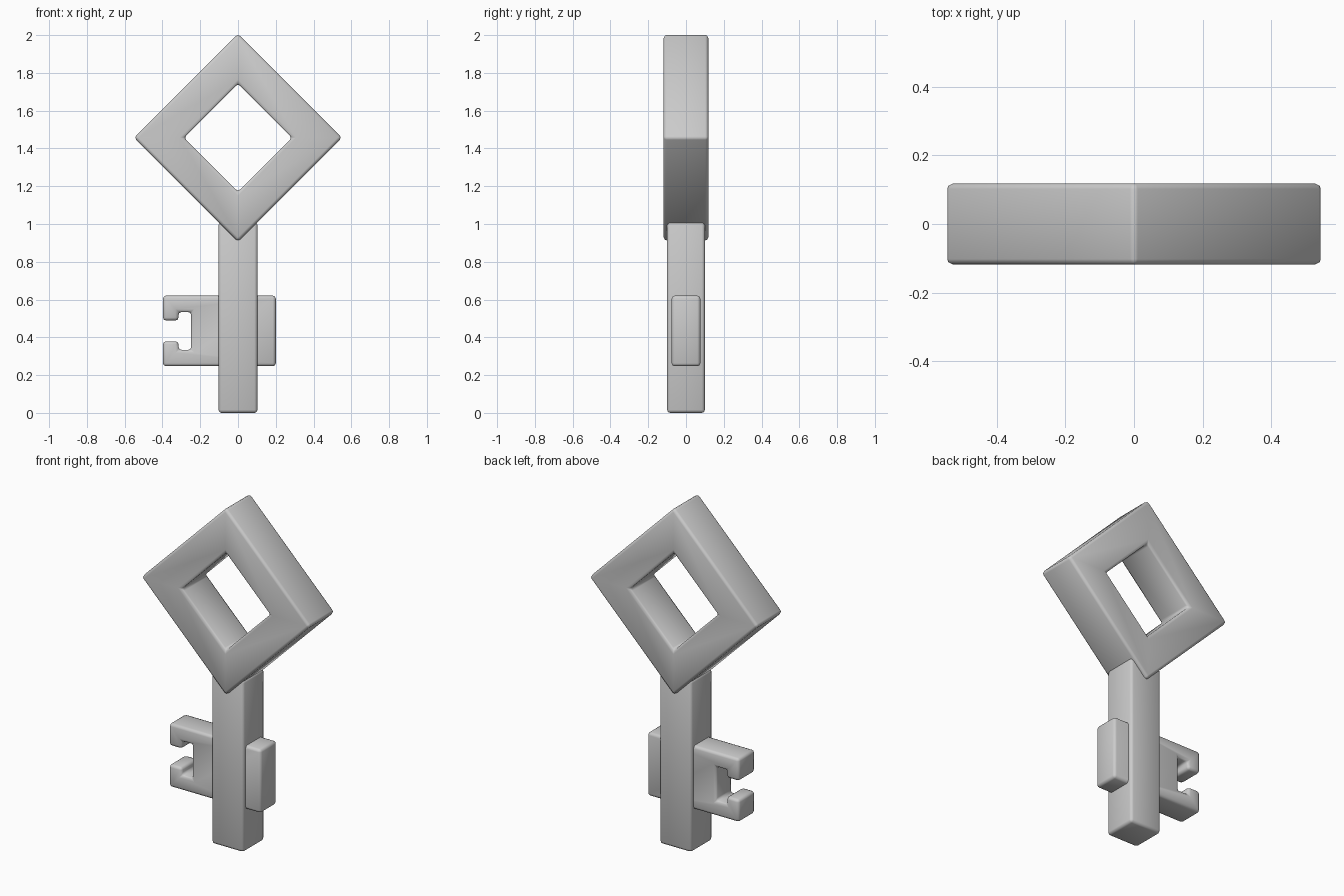
import bpy, bmesh

if "Cube" in bpy.data.objects:
    bpy.data.objects.remove(bpy.data.objects["Cube"])

BEVEL = 0.016


def finish(name, bm, width=BEVEL):
    """Turn a bmesh into a softly bevelled, smooth shaded object."""
    bmesh.ops.recalc_face_normals(bm, faces=bm.faces)
    mesh = bpy.data.meshes.new(name)
    bm.to_mesh(mesh)
    bm.free()
    mesh.shade_smooth()
    obj = bpy.data.objects.new(name, mesh)
    bpy.context.collection.objects.link(obj)
    mod = obj.modifiers.new("soft_edges", 'BEVEL')
    mod.width = width
    mod.segments = 2
    mod.limit_method = 'ANGLE'
    mod.angle_limit = 0.5
    return obj


def prism(name, profile, depth):
    """Extrude an XZ outline evenly to both sides of y = 0."""
    bm = bmesh.new()
    face = bm.faces.new([bm.verts.new((x, -depth, z)) for x, z in profile])
    new = bmesh.ops.extrude_face_region(bm, geom=[face])["geom"]
    verts = [v for v in new if isinstance(v, bmesh.types.BMVert)]
    bmesh.ops.translate(bm, verts=verts, vec=(0, 2 * depth, 0))
    return finish(name, bm)


# Diamond handle: square ring standing on its corner
bm = bmesh.new()
directions = [(1, 0), (0, 1), (-1, 0), (0, -1)]
sections = []
for dx, dz in directions:
    sections.append([bm.verts.new((dx * r, y, 1.457 + dz * r))
                     for r, y in ((0.55, -0.118), (0.55, 0.118),
                                  (0.286, 0.118), (0.286, -0.118))])
for i in range(4):
    a, b = sections[i], sections[(i + 1) % 4]
    for j in range(4):
        k = (j + 1) % 4
        bm.faces.new((a[j], a[k], b[k], b[j]))
finish("diamond_handle", bm)

# Square shaft
prism("shaft", [(-0.103, 0), (0.103, 0), (0.103, 1.01), (-0.103, 1.01)], 0.1)

# Bit: plate through the shaft with a hooked notch, mirrored about mid height
mid = 0.434
half = [(0.2, 0.187), (-0.397, 0.187), (-0.397, 0.055),
        (-0.315, 0.055), (-0.315, 0.1), (-0.248, 0.1)]
outline = [(x, mid + h) for x, h in half]
outline += [(x, mid - h) for x, h in reversed(half)]
prism("key_bit", outline, 0.076)
